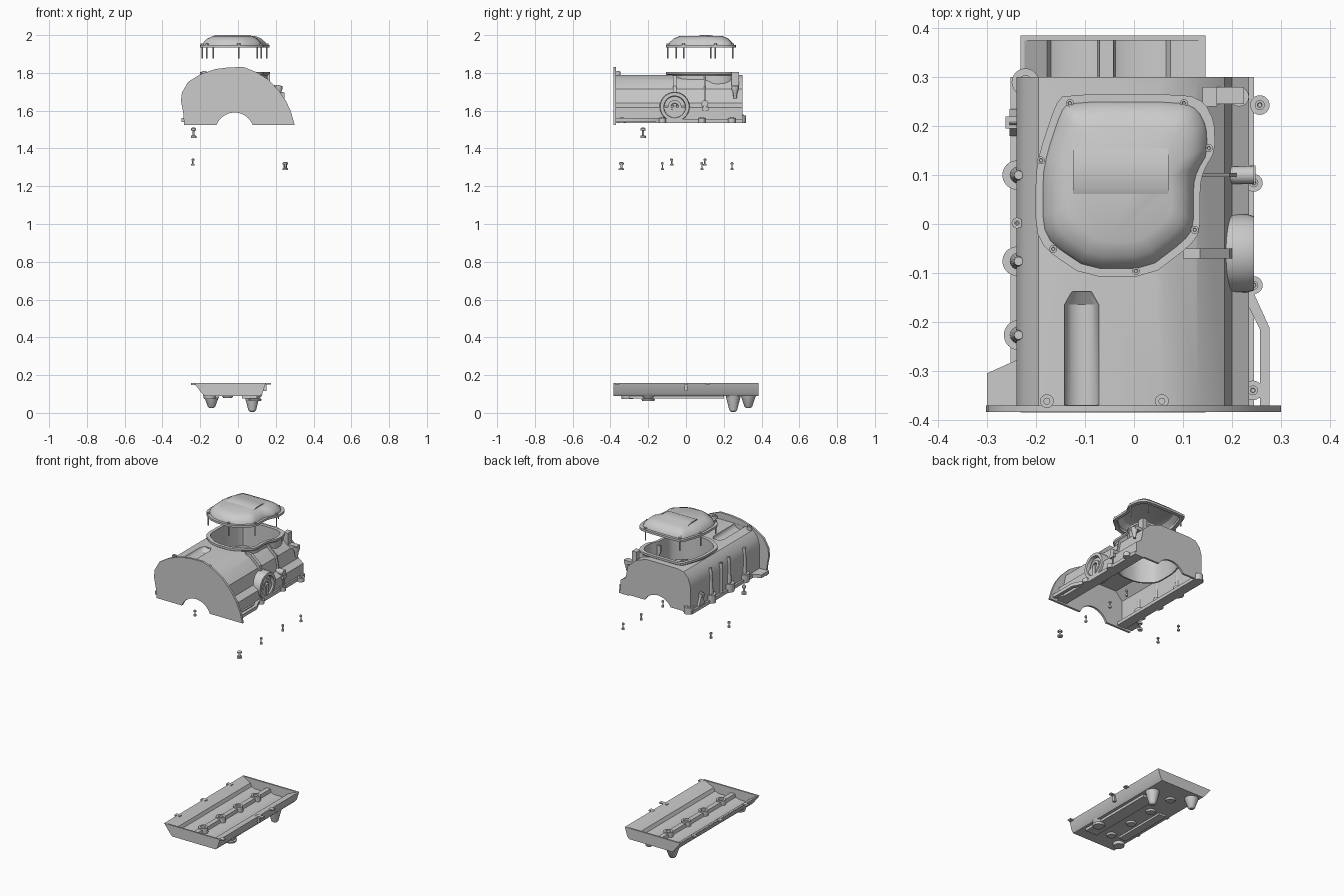
import bpy, bmesh, math
from mathutils import Vector

if "Cube" in bpy.data.objects:
    bpy.data.objects.remove(bpy.data.objects["Cube"], do_unlink=True)

metal = bpy.data.materials.new("cast_grey")
metal.use_nodes = True
metal.diffuse_color = (0.6, 0.6, 0.6, 1)
metal.node_tree.nodes["Principled BSDF"].inputs["Base Color"].default_value = (0.6, 0.6, 0.6, 1)


def finish(name, bm):
    bmesh.ops.recalc_face_normals(bm, faces=bm.faces[:])
    mesh = bpy.data.meshes.new(name)
    bm.to_mesh(mesh)
    bm.free()
    mesh.materials.append(metal)
    ob = bpy.data.objects.new(name, mesh)
    bpy.context.collection.objects.link(ob)
    return ob


def loft(name, rings, closed=False):
    """Skin a list of point rings; closed joins last to first, else caps."""
    bm = bmesh.new()
    rows = [[bm.verts.new(p) for p in ring] for ring in rings]
    n = len(rows[0])
    pairs = list(zip(rows, rows[1:])) + ([(rows[-1], rows[0])] if closed else [])
    for a, b in pairs:
        for i in range(n):
            bm.faces.new((a[i], a[(i + 1) % n], b[(i + 1) % n], b[i]))
    if not closed:
        bm.faces.new(rows[0])
        bm.faces.new(rows[-1])
    return finish(name, bm)


def prism(name, pts, axis, a, b):
    """Extrude a 2D profile along an axis from a to b."""
    def place(u, v, w):
        return {"x": (w, u, v), "y": (u, w, v), "z": (u, v, w)}[axis]
    return loft(name, [[place(u, v, w) for u, v in pts] for w in (a, b)])


def box(name, x, y, z):
    return prism(name, [(x[0], y[0]), (x[1], y[0]), (x[1], y[1]), (x[0], y[1])], "z", *z)


def turned(name, c, steps, axis="z", sides=24):
    """Turned part: steps are (distance along axis, radius)."""
    rings = []
    for w, r in steps:
        ring = []
        for i in range(sides):
            t = 2 * math.pi * i / sides
            u, v = r * math.cos(t), r * math.sin(t)
            off = {"x": (w, u, v), "y": (u, w, v), "z": (u, v, w)}[axis]
            ring.append(Vector(c) + Vector(off))
        rings.append(ring)
    return loft(name, rings)


def cut(target, cutter):
    mod = target.modifiers.new("cut", "BOOLEAN")
    mod.operation, mod.object, mod.solver = "DIFFERENCE", cutter, "EXACT"
    bpy.context.view_layer.objects.active = target
    bpy.ops.object.modifier_apply(modifier="cut")
    bpy.data.objects.remove(cutter, do_unlink=True)


# Outline shared by the top cover and the neck, with corners rounded once
corners = [(-.143, .265), (.11, .265), (.145, .247), (.164, .21), (.166, .15), (.143, .11),
           (.135, .08), (.135, -.016), (.114, -.045), (.033, -.107), (-.1, -.107), (-.18, -.053),
           (-.201, -.012), (-.201, .1), (-.192, .15), (-.161, .243)]
outline = []
for i, p in enumerate(corners):
    p, q = Vector(p), Vector(corners[(i + 1) % len(corners)])
    outline += [p.lerp(q, .2), p.lerp(q, .8)]
mid = Vector((-.025, .08))


def ring(scale, z):
    return [(*(mid + (p - mid) * scale), z) for p in outline]


# Top cover: hollow domed lid with a flat flange and a shallow step
loft("top_cover", [ring(s, z) for s, z in
     [(.58, 1.985), (.74, 1.976), (.87, 1.95), (.88, 1.935), (1, 1.935), (1, 1.948),
      (.915, 1.948), (.89, 1.962), (.78, 1.982), (.62, 1.994)]])
prism("cover_step", [(.053, 1.99), (.075, 2), (.13, 2), (.17, 1.99)], "x", -.125, .07)
for x, y in [(-.131, .247), (.102, .247), (.153, .155), (.124, -.012),
             (.004, -.096), (-.165, -.051), (-.19, .13)]:
    turned("cover_screw", (x, y, 1.875),
           [(0, .004), (.072, .004), (.072, .008), (.08, .008), (.08, .004), (.077, .003)], sides=12)

# Upper housing: closed rear, open underside and front
shell = [(-.24, 1.54), (-.24, 1.70), (-.225, 1.75), (-.195, 1.782), (-.15, 1.79), (.06, 1.79),
         (.13, 1.765), (.185, 1.715), (.2, 1.64), (.235, 1.617), (.235, 1.54)]
inside = [(-.225, 1.52), (-.225, 1.70), (-.18, 1.75), (.055, 1.75), (.12, 1.74),
          (.17, 1.705), (.185, 1.63), (.22, 1.6), (.22, 1.52)]
housing = prism("upper_housing", shell, "y", -.372, .3)
cut(housing, prism("inside_cutter", inside, "y", -.38, .288))
cut(housing, loft("neck_cutter", [ring(.9, 1.6), ring(.9, 1.85)]))
arch_centre = (-.018, 0, 1.488)
cut(housing, turned("rear_arch_cutter", arch_centre, [(.2, .102), (.4, .102)], "y", 40))
groove = [(-.107 + .036 * math.cos(math.pi * i / 10), 1.795 - .032 * math.sin(math.pi * i / 10))
          for i in range(11)]
cut(housing, loft("groove_cutter", [
    [(x, -.37, z) for x, z in groove], [(x, -.165, z) for x, z in groove],
    [(-.107 + (x + .107) * .6, -.138, 1.795 + (z - 1.795) * .4) for x, z in groove]]))

# Neck under the cover, open through the roof
loft("cover_neck", [ring(s, z) for s, z in
     [(.89, 1.65), (.94, 1.65), (.95, 1.785), (1, 1.793), (1, 1.805), (.89, 1.805)]], True)

# Front plate with the half-round opening
plate = [(-.285, 1.525), (-.29, 1.59), (-.302, 1.65), (-.297, 1.695), (-.265, 1.752), (-.2, 1.792),
         (-.12, 1.82), (-.05, 1.829), (.03, 1.831), (.1, 1.803), (.16, 1.765), (.215, 1.708),
         (.255, 1.65), (.28, 1.595), (.3, 1.525)]
front = prism("front_plate", plate, "y", -.384, -.371)
cut(front, turned("front_arch_cutter", arch_centre, [(-.4, .102), (-.35, .102)], "y", 40))

# Lower flanges, corner gusset and diagonal brace
box("right_flange", (-.252, -.19), (-.372, .3), (1.535, 1.555))
box("left_flange", (.18, .245), (-.372, .3), (1.535, 1.555))
prism("right_gusset", [(-.3, -.375), (-.3, -.305), (-.24, -.278), (-.24, -.375)], "z", 1.54, 1.56)
prism("left_brace", [(.225, -.13), (.242, -.135), (.277, -.212), (.277, -.375),
                     (.257, -.375), (.257, -.215), (.225, -.15)], "z", 1.54, 1.56)

# Bolt lugs along both sides, with wall columns on the right
for x, y, r, h in [(.257, .243, .02, .025), (.245, .084, .018, .025), (.245, -.125, .018, .025),
                   (.243, -.34, .02, .025), (-.222, .29, .028, .04), (-.239, .1, .03, .05),
                   (-.239, -.076, .03, .05), (-.235, -.227, .031, .05), (-.239, .002, .011, .2)]:
    turned("flange_lug", (x, y, 1.535),
           [(0, r), (h, r), (h, r * .5), (h + .004, r * .5), (h + .004, r * .25), (h, r * .2)])
for y in (.1, -.076, -.227):
    turned("right_column", (-.236, y, 1.57), [(0, .018), (.12, .012), (.17, .009)], sides=16)
box("right_peg", (-.263, -.23), (.195, .22), (1.61, 1.63))
prism("right_web", [(.18, 1.56), (.235, 1.56), (.205, 1.64)], "x", -.254, -.235)

# Ribs, lugs and the round port on the left side
rib = [(.1, 1.75), (.1, 1.785), (.135, 1.785), (.195, 1.73), (.21, 1.65), (.242, 1.625), (.242, 1.54), (.19, 1.54)]
prism("front_rib", rib, "y", -.07, -.05)
prism("rear_rib", rib, "y", .096, .104)
turned("rib_boss", (.19, .1, 1.637), [(0, .018), (.055, .018)], "x")
box("rib_block", (.205, .248), (.085, .12), (1.6, 1.62))
box("rear_lug", (.165, .225), (.245, .28), (1.715, 1.735))
turned("rear_lug_post", (.215, .26, 1.665), [(0, .008), (.03, .012), (.05, .02), (.065, .02)], sides=16)
box("neck_lug", (.14, .17), (.24, .28), (1.73, 1.805))
turned("round_port", (.165, -.06, 1.62),
       [(0, .08), (.065, .08), (.08, .076), (.08, .058), (.06, .055), (.06, .036),
        (.072, .036), (.072, .02), (.055, .018)], "x", 40)
for x in (-.178, .057):
    turned("front_lug", (x, -.362, 1.775),
           [(0, .014), (.032, .014), (.032, .007), (.036, .007)], sides=16)


# Loose bolts below the housing
def bolt(x, y, z, length, r):
    turned("loose_bolt", (x, y, z),
           [(0, r), (length * .22, r), (length * .25, r * .4), (length * .7, r * .4),
            (length * .72, r * .9), (length * .9, r * .9), (length, r * .5)], sides=16)


bolt(-.235, -.227, 1.455, .055, .014)
for y in (.1, -.076):
    bolt(-.239, y, 1.31, .036, .009)
for x, y in [(.257, .243), (.245, .084), (.245, -.125)]:
    bolt(x, y, 1.285, .042, .008)
bolt(.25, -.342, 1.285, .042, .015)

# Lower tray: sloped sides, two channels and a centre ridge
under = [(-.232, .157), (-.192, .105), (-.178, .09), (.118, .09), (.13, .105), (.146, .157)]
tray = [(.138, .157), (.075, .128), (.065, .108), (.04, .1), (-.02, .1), (-.038, .108), (-.042, .128),
        (-.07, .128), (-.075, .108), (-.1, .1), (-.15, .1), (-.17, .108), (-.178, .128), (-.224, .157)]
prism("lower_tray", under + tray, "y", -.383, .383)
for y in (-.385, .375):
    prism("tray_end", under, "y", y, y + .01)
for y in (-.26, -.09, .08, .25):
    turned("tray_cup", (-.055, y, .08), [(0, .024), (.01, .03), (.055, .027), (.055, .015), (.04, .012)])
for y in (-.25, 0, .25):
    box("right_tab", (-.248, -.215), (y - .01, y + .01), (.147, .157))
for y in (-.365, .115):
    box("left_tab", (.135, .165), (y - .012, y + .012), (.15, .157))
box("centre_tab", (.13, .175), (-.01, .01), (.15, .157))
box("centre_post", (.125, .15), (-.008, .008), (.115, .157))

# Tapered feet and low bosses under the tray
for x, y, z in [(.075, .25, .006), (-.14, .33, .026)]:
    turned("tray_foot", (x, y, z), [(0, .012), (.007, .02), (.09 - z, .04)], sides=16)
turned("front_boss", (.09, -.2, .062), [(0, .032), (.012, .036), (.014, .024), (.035, .04)])
turned("corner_boss", (-.15, -.31, .073), [(0, .03), (.025, .035)])
box("under_rail_right", (-.15, -.1), (-.25, .1), (.078, .092))
box("under_rail_left", (.02, .1), (-.3, .2), (.075, .092))

# Smooth rounded surfaces while keeping machined edges sharp
bpy.ops.object.select_all(action="DESELECT")
for ob in bpy.context.collection.objects:
    if ob.type == "MESH" and metal.name in ob.data.materials:
        ob.select_set(True)
        bpy.context.view_layer.objects.active = ob
bpy.ops.object.shade_smooth_by_angle(angle=math.radians(30))
